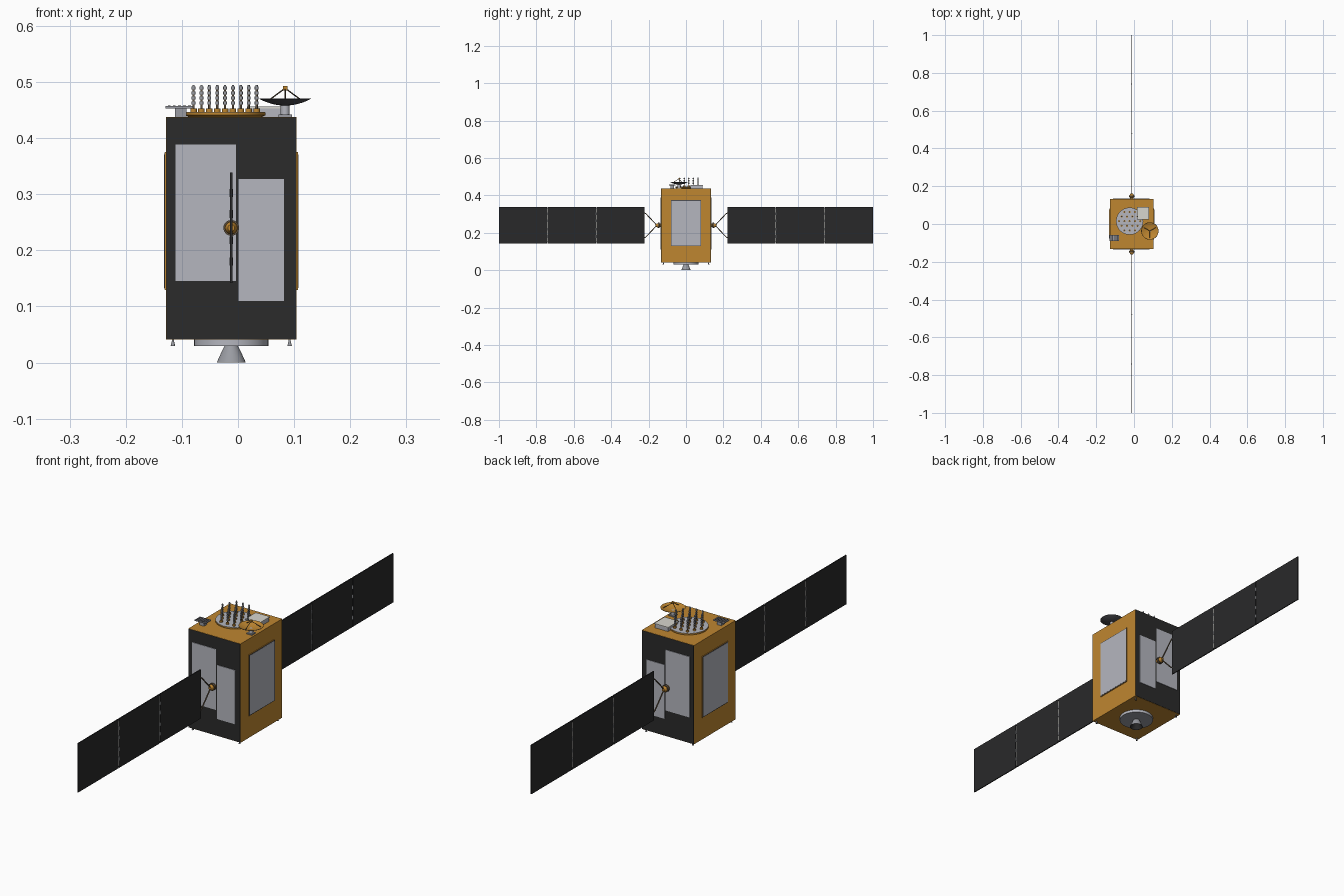
import bpy, bmesh, math
from mathutils import Vector, Matrix

if "Cube" in bpy.data.objects:
    bpy.data.objects.remove(bpy.data.objects["Cube"])


def material(name, rgb):
    m = bpy.data.materials.new(name)
    m.use_nodes = True
    m.diffuse_color = (*rgb, 1)
    m.node_tree.nodes["Principled BSDF"].inputs["Base Color"].default_value = (*rgb, 1)
    return m


GOLD = material("gold foil", (0.52, 0.24, 0.03))
BLACK = material("black blanket", (0.024, 0.024, 0.024))
CELL = material("solar cell black", (0.022, 0.022, 0.023))
GREY = material("radiator grey", (0.46, 0.47, 0.52))
METAL = material("metal grey", (0.32, 0.33, 0.36))
DARK = material("dark grey", (0.08, 0.08, 0.09))
WHITE = material("off white", (0.68, 0.67, 0.62))
BRONZE = material("strut bronze", (0.12, 0.085, 0.05))

CX = -0.012          # body axis
TOP, BOTTOM, HALF_Y = 0.438, 0.041, 0.132
rounded = []


def finish(name, bm, mats):
    bmesh.ops.recalc_face_normals(bm, faces=bm.faces)
    me = bpy.data.meshes.new(name)
    bm.to_mesh(me)
    bm.free()
    for m in mats:
        me.materials.append(m)
    ob = bpy.data.objects.new(name, me)
    bpy.context.collection.objects.link(ob)
    return ob


def box(name, x, y, z, mat):
    """Box from (low, high) pairs along each axis."""
    bm = bmesh.new()
    bmesh.ops.create_cube(bm, size=1)
    spans = [sorted(p) for p in (x, y, z)]
    for v in bm.verts:
        v.co = [(a + b) / 2 + c * (b - a) for (a, b), c in zip(spans, v.co)]
    return finish(name, bm, [mat])


def lathe(name, profile, origin, mats, axis=(0, 0, 1), sides=32):
    """Spin (radius, height) points; one material per profile segment."""
    bm = bmesh.new()
    rings = []
    for r, h in profile:
        if r == 0:
            rings.append([bm.verts.new((0, 0, h))] * sides)
        else:
            rings.append([bm.verts.new((r * math.cos(t), r * math.sin(t), h))
                          for t in (2 * math.pi * i / sides for i in range(sides))])
    slots = list(dict.fromkeys(mats))
    for k, (a, b) in enumerate(zip(rings, rings[1:])):
        for i in range(sides):
            j = (i + 1) % sides
            corners = list(dict.fromkeys((a[i], a[j], b[j], b[i])))
            face = bm.faces.new(corners)
            face.material_index = slots.index(mats[min(k, len(mats) - 1)])
    turn = Vector((0, 0, 1)).rotation_difference(Vector(axis)).to_matrix().to_4x4()
    bm.transform(Matrix.Translation(origin) @ turn)
    ob = finish(name, bm, slots)
    rounded.append(ob)
    return ob


def rod(name, a, b, r, mat, sides=10):
    d = Vector(b) - Vector(a)
    return lathe(name, [(0, 0), (r, 0), (r, d.length), (0, d.length)], a, [mat], d.normalized(), sides)


# Body
box("body", (-0.128, 0.104), (-HALF_Y, HALF_Y), (BOTTOM, TOP), GOLD)

for s, side in ((-1, "front"), (1, "back")):
    # Dark blanket and radiators on the wing faces
    y = s * HALF_Y
    box(side + "_blanket", (-0.127, 0.103), (y, y + s * 0.001), (0.042, 0.437), BLACK)
    box(side + "_tall_radiator", (-0.111, -0.004), (y, y + s * 0.003), (0.145, 0.389), GREY)
    box(side + "_short_radiator", (0.001, 0.082), (y, y + s * 0.003), (0.11, 0.327), GREY)

    # Wing drive joint
    lathe(side + "_drive_joint",
          [(0, 0), (0.009, 0), (0.009, 0.008), (0.014, 0.010), (0.014, 0.019),
           (0.011, 0.019), (0.011, 0.022), (0.006, 0.030), (0, 0.030)],
          (CX, y, 0.24), [GOLD, GOLD, GOLD, BRONZE, BRONZE, GOLD], (0, s, 0), 24)

    # Yoke arms and crossbar lugs
    for k in (-1, 1):
        knee = (CX, s * 0.213, 0.24 + k * 0.061)
        rod(side + "_yoke_arm", (CX, s * 0.156, 0.24), knee, 0.0025, BRONZE)
        rod(side + "_yoke_tip", knee, (CX, s * 0.224, 0.24 + k * 0.068), 0.0025, BRONZE)

    # Three solar panels with hinges between them
    for i in range(3):
        y0 = 0.222 + i * 0.2605
        box(side + "_solar_panel", (CX - 0.002, CX + 0.002), (s * y0, s * (y0 + 0.257)),
            (0.142, 0.339), CELL)
        if i:
            for z in (0.18, 0.218, 0.265, 0.302):
                rod(side + "_hinge", (CX, s * (y0 - 0.002), z - 0.007),
                    (CX, s * (y0 - 0.002), z + 0.007), 0.0032, METAL, 8)
            box(side + "_hinge_strip", (CX - 0.001, CX + 0.001), (s * (y0 - 0.004), s * y0),
                (0.15, 0.331), WHITE)

# Radiators on the two gold faces
for s, x, side in ((-1, -0.128, "right"), (1, 0.104, "left")):
    box(side + "_radiator_base", (x, x + s * 0.0025), (-0.082, 0.082), (0.129, 0.375), GOLD)
    box(side + "_radiator_rim", (x, x + s * 0.003), (-0.081, 0.081), (0.130, 0.374), DARK)
    box(side + "_radiator", (x, x + s * 0.0035), (-0.078, 0.078), (0.133, 0.371), GREY)

# Engine plate, nozzle and corner thrusters
lathe("engine_plate", [(0, 0.03), (0.066, 0.03), (0.066, 0.041), (0, 0.041)], (CX, 0, 0),
      [METAL, GREY, METAL], sides=48)
lathe("engine_nozzle", [(0.011, 0.031), (0.015, 0.024), (0.026, 0), (0.0245, 0), (0.010, 0.026), (0, 0.026)],
      (CX, 0, 0), [METAL, METAL, METAL, BLACK])
for x in (-0.116, 0.092):
    for y in (-0.121, 0.121):
        lathe("thruster", [(0, 0.042), (0.002, 0.042), (0.002, 0.038), (0.004, 0.03), (0, 0.033)],
              (x, y, 0), [METAL, METAL, METAL, BLACK], sides=12)

# Antenna array deck
AX, AY = -0.023, 0.015
lathe("array_deck", [(0, TOP), (0.066, TOP), (0.072, 0.441), (0.072, 0.446), (0, 0.446)],
      (AX, AY, 0), [GOLD], sides=48)
lathe("array_deck_top", [(0.0715, 0.446), (0.0715, 0.447), (0, 0.447)], (AX, AY, 0), [GREY], sides=48)

# Helical elements in a hexagonal grid: gold cup, mast and stacked discs
profile = [(0.0058, 0.447), (0.0058, 0.453), (0.002, 0.453)]
bands = [GOLD, GOLD]
for i in range(4):
    z = 0.460 + i * 0.009
    profile += [(0.002, z), (0.0034, z), (0.0034, z + 0.005), (0.002, z + 0.005)]
    bands += [BRONZE, METAL, METAL, METAL]
profile += [(0.002, 0.495), (0, 0.495)]
bands += [METAL, METAL]
element = lathe("array_element", profile, (0, 0, 0), bands, sides=12)
SPACING = 0.0281
spots = [((q + r / 2) * SPACING, r * SPACING * math.sqrt(3) / 2)
         for r in range(-2, 3) for q in range(-2, 3) if abs(q + r) <= 2]
for n, (dx, dy) in enumerate(spots):
    ob = element
    if n:
        ob = element.copy()
        bpy.context.collection.objects.link(ob)
    ob.location = (AX + dx, AY + dy, 0)

# Equipment box
box("equipment_box", (0.018, 0.077), (0.025, 0.088), (TOP, 0.453), GREY)
box("equipment_box_lid", (0.016, 0.079), (0.023, 0.090), (0.453, 0.456), WHITE)

# Flat patch antenna on a pedestal
box("patch_pedestal", (-0.112, -0.092), (-0.084, -0.064), (TOP, 0.453), METAL)
box("patch_plate", (-0.129, -0.080), (-0.091, -0.057), (0.453, 0.457), METAL)
for i in range(5):
    x = -0.125 + i * 0.009
    box("patch_strip", (x, x + 0.005), (-0.088, -0.060), (0.457, 0.4585), DARK)

# Dish antenna
DX, DY, R = 0.084, -0.037, 0.046
rod("dish_pedestal", (DX, DY, TOP), (DX, DY, 0.460), 0.008, GREY, 20)
box("dish_bracket", (DX - 0.012, DX + 0.012), (DY - 0.012, DY + 0.012), (TOP, 0.442), METAL)
steps = [i / 6 for i in range(7)]
bowl = [(R * t, 0.458 + 0.012 * t * t) for t in steps]
inner = [(R * t * 0.985, 0.4598 + 0.0108 * t * t) for t in reversed(steps)]
lathe("dish", bowl + inner, (DX, DY, 0), [DARK] * 7 + [GOLD] * 6, sides=40)
for k in range(3):
    a = math.radians(30 + 120 * k)
    rod("dish_strut", (DX + 0.036 * math.cos(a), DY + 0.036 * math.sin(a), 0.466),
        (DX, DY, 0.489), 0.0012, BRONZE, 8)
box("dish_feed", (DX - 0.004, DX + 0.004), (DY - 0.004, DY + 0.004), (0.485, 0.493), GOLD)

# Smooth the turned parts, keeping hard edges
bpy.ops.object.select_all(action="DESELECT")
for ob in rounded:
    ob.select_set(True)
bpy.context.view_layer.objects.active = rounded[0]
bpy.ops.object.shade_smooth_by_angle(angle=math.radians(35))
